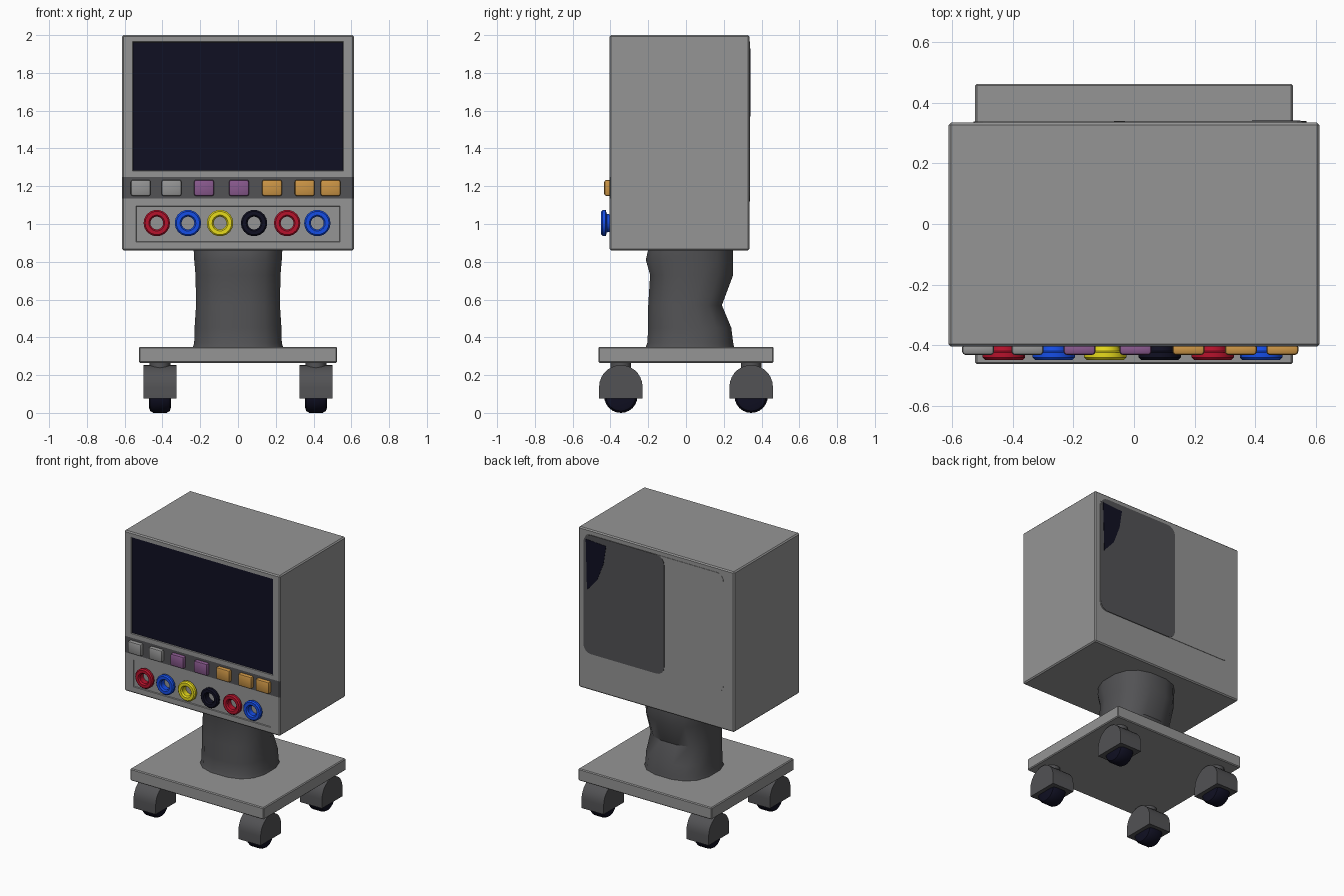
import bpy
import bmesh
from math import sin, cos, pi, copysign
from mathutils import Matrix

cube = bpy.data.objects.get("Cube")
if cube:
    bpy.data.objects.remove(cube, do_unlink=True)


def material(name, r, g, b):
    m = bpy.data.materials.new(name)
    m.use_nodes = True
    m.diffuse_color = (r, g, b, 1)
    bsdf = next(n for n in m.node_tree.nodes if n.type == 'BSDF_PRINCIPLED')
    bsdf.inputs["Base Color"].default_value = (r, g, b, 1)
    return m


GREY = material("light grey", .3, .3, .3)
DARK = material("dark grey", .085, .085, .09)
NAVY = material("navy black", .005, .005, .016)
RED = material("red", .47, .006, .025)
BLUE = material("blue", .008, .08, .85)
YELLOW = material("yellow", .85, .75, .012)
PURPLE = material("purple", .25, .1, .27)
ORANGE = material("orange", .6, .3, .06)


def finish(bm, name, *mats, smooth=False):
    bmesh.ops.recalc_face_normals(bm, faces=bm.faces)
    mesh = bpy.data.meshes.new(name)
    bm.to_mesh(mesh)
    bm.free()
    ob = bpy.data.objects.new(name, mesh)
    bpy.context.collection.objects.link(ob)
    for m in mats:
        mesh.materials.append(m)
    if smooth:
        bpy.ops.object.select_all(action='DESELECT')
        ob.select_set(True)
        bpy.context.view_layer.objects.active = ob
        bpy.ops.object.shade_smooth_by_angle(angle=pi / 5)
    return ob


def box_mesh(x, y, z, bevel, segments=1):
    """Bevelled box from three (low, high) ranges."""
    bm = bmesh.new()
    bmesh.ops.create_cube(bm, size=1)
    for v in bm.verts:
        v.co = [r[0] + (c + .5) * (r[1] - r[0]) for c, r in zip(v.co, (x, y, z))]
    bmesh.ops.bevel(bm, geom=bm.edges[:], offset=bevel, segments=segments,
                    profile=.5, affect='EDGES')
    return bm


def prism(name, points, axis, low, high, mat, smooth=False):
    """Outline extruded along x or y; its second coordinate is z."""
    bm = bmesh.new()
    make = (lambda a, b, d: (d, a, b)) if axis == 'x' else (lambda a, b, d: (a, d, b))
    face = bm.faces.new([bm.verts.new(make(a, b, low)) for a, b in points])
    new = bmesh.ops.extrude_face_region(bm, geom=[face])["geom"]
    for v in new:
        if isinstance(v, bmesh.types.BMVert):
            v.co["xy".index(axis)] = high
    return finish(bm, name, mat, smooth=smooth)


def rounded(x0, x1, z0, z1, r):
    """Rounded rectangle outline."""
    corners = ((x1 - r, z1 - r), (x0 + r, z1 - r), (x0 + r, z0 + r), (x1 - r, z0 + r))
    return [(cx + r * cos(a), cz + r * sin(a))
            for i, (cx, cz) in enumerate(corners)
            for a in [(i + k / 4) * pi / 2 for k in range(5)]]


def lathe(name, profile, sides, matrix, mat, closed=False, smooth=True):
    """Revolve (radius, height) points around z, then place."""
    bm = bmesh.new()
    rings = [[bm.verts.new((r * cos(2 * pi * i / sides), r * sin(2 * pi * i / sides), h))
              for i in range(sides)] for r, h in profile]
    pairs = list(zip(rings, rings[1:]))
    if closed:
        pairs.append((rings[-1], rings[0]))
    else:
        bm.faces.new(rings[0])
        bm.faces.new(rings[-1])
    for a, b in pairs:
        for i in range(sides):
            j = (i + 1) % sides
            bm.faces.new((a[i], a[j], b[j], b[i]))
    bm.transform(matrix)
    return finish(bm, name, mat, smooth=smooth)


# Cabinet: front split into screen, button strip and socket panel
FRONT, BACK = -.405, .335
bm = box_mesh((-.613, .613), (FRONT, BACK), (.86, 2), .008)
for z in (1.135, 1.25):
    bmesh.ops.bisect_plane(bm, geom=bm.verts[:] + bm.edges[:] + bm.faces[:],
                           plane_co=(0, 0, z), plane_no=(0, 0, 1))
bm.normal_update()
for f in [f for f in bm.faces if f.normal.y < -.6]:
    z = f.calc_center_median().z
    if 1.135 < z < 1.25:
        f.material_index = 1
    elif f.normal.y < -.99:
        screen = z > 1.25
        x1, z0, z1 = (.558, 1.28, 1.965) if screen else (.54, .905, 1.095)
        mid = (z0 + z1) / 2
        bmesh.ops.inset_individual(bm, faces=[f], thickness=.02)
        for v in f.verts:
            v.co = (copysign(x1, v.co.x), FRONT, z1 if v.co.z > mid else z0)
        bmesh.ops.inset_individual(bm, faces=[f], thickness=.004, depth=-.006)
        f.material_index = 2 if screen else 0
finish(bm, "cabinet", GREY, DARK, NAVY)

# Back cover, its dark half and the dark corner patch
prism("back_cover", rounded(-.53, .57, 1.12, 1.965, .05), 'y', BACK - .002, BACK + .003, GREY)
prism("back_dark_panel", rounded(-.066, .57, 1.12, 1.965, .06), 'y', BACK, BACK + .005, DARK)
prism("back_corner_patch", [(.55, 1.93), (.39, 1.92), (.41, 1.79), (.46, 1.66), (.54, 1.57)],
      'y', BACK, BACK + .007, NAVY)

# Row of push buttons
buttons = ((-.515, GREY), (-.352, GREY), (-.18, PURPLE), (.005, PURPLE),
           (.18, ORANGE), (.353, ORANGE), (.49, ORANGE))
for i, (x, mat) in enumerate(buttons):
    bm = box_mesh((x - .053, x + .053), (-.433, FRONT + .01), (1.148, 1.234), .012, 2)
    finish(bm, f"button_{i + 1}", mat, smooth=True)

# Row of flanged ring sockets
ring = ((.034, 0), (.046, 0), (.05, .018), (.07, .024), (.07, .04),
        (.062, .048), (.042, .048), (.034, .038))
sockets = ((-.43, RED), (-.265, BLUE), (-.095, YELLOW), (.085, NAVY), (.26, RED), (.42, BLUE))
for i, (x, mat) in enumerate(sockets):
    place = Matrix.Translation((x, FRONT + .004, 1.005)) @ Matrix.Rotation(pi / 2, 4, 'X')
    lathe(f"socket_ring_{i + 1}", ring, 18, place, mat, closed=True)

# Column: squarish rings with a pinched back
bm = bmesh.new()
SIDES = 16
levels = ((.345, -.215, .255, .24), (.37, -.205, .25, .232), (.45, -.2, .24, .23),
          (.57, -.2, .19, .222), (.73, -.19, .25, .225), (.81, -.213, .25, .232),
          (.865, -.2, .25, .235))
rings = []
for z, y0, y1, half in levels:
    row = []
    for i in range(SIDES):
        a = 2 * pi * (i + .5) / SIDES
        c, s = (copysign(abs(t) ** .8, t) / .985 for t in (cos(a), sin(a)))
        row.append(bm.verts.new((c * half, (y0 + y1) / 2 + s * (y1 - y0) / 2, z)))
    rings.append(row)
for a, b in zip(rings, rings[1:]):
    for i in range(SIDES):
        j = (i + 1) % SIDES
        bm.faces.new((a[i], a[j], b[j], b[i]))
bm.faces.new(rings[0])
bm.faces.new(rings[-1])
finish(bm, "column", DARK, smooth=True)

# Base plate
finish(box_mesh((-.525, .525), (-.463, .463), (.265, .35), .006), "base_plate", GREY)

# Four casters: stem, domed housing, wheel
dome = [(-.115, .075)] + [(-.115 * cos(pi * i / 14), .138 + .115 * sin(pi * i / 14))
                          for i in range(15)] + [(.115, .075)]
tyre = ((.06, -.058), (.078, -.052), (.088, -.035), (.088, .035), (.078, .052), (.06, .058))
for side, x in (("right", -.413), ("left", .413)):
    for end, y in (("front", -.345), ("back", .345)):
        tag = f"{end}_{side}"
        lathe(f"caster_stem_{tag}", ((.055, .23), (.055, .268)), 12,
              Matrix.Translation((x, y, 0)), DARK)
        prism(f"caster_housing_{tag}", [(y + a, b) for a, b in dome], 'x',
              x - .087, x + .087, DARK, smooth=True)
        lathe(f"caster_wheel_{tag}", tyre, 24,
              Matrix.Translation((x, y, .088)) @ Matrix.Rotation(pi / 2, 4, 'Y'), NAVY)
